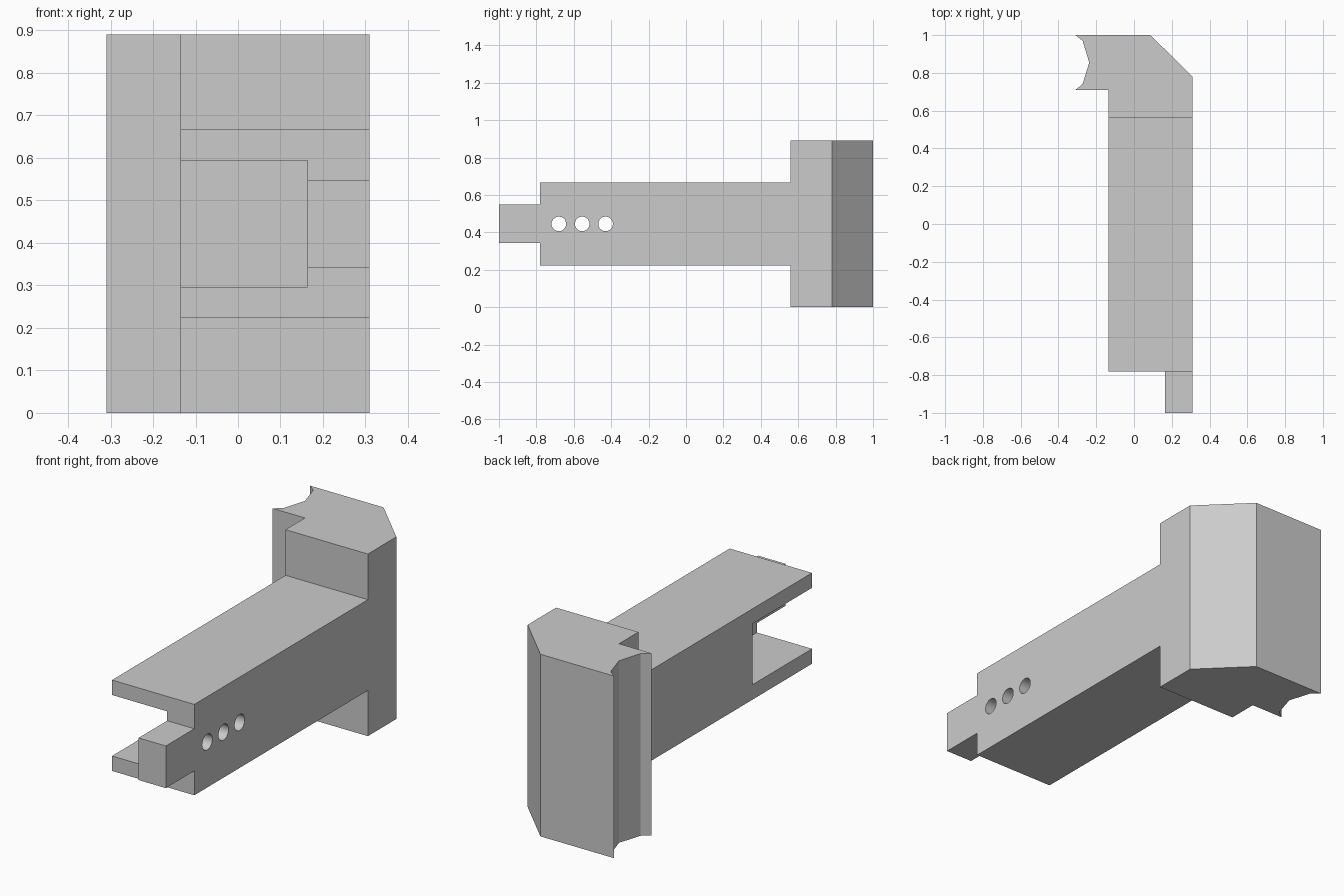
import bpy, bmesh
from mathutils import Matrix

cube = bpy.data.objects.get("Cube")
if cube:
    bpy.data.objects.remove(cube, do_unlink=True)

GREY = (0.6, 0.6, 0.6, 1.0)
mat = bpy.data.materials.new("plain grey")
mat.use_nodes = True
mat.diffuse_color = GREY
mat.node_tree.nodes["Principled BSDF"].inputs["Base Color"].default_value = GREY


def finish(name, bm):
    """Turn a bmesh into a linked, coloured object."""
    bmesh.ops.recalc_face_normals(bm, faces=bm.faces)
    mesh = bpy.data.meshes.new(name)
    bm.to_mesh(mesh)
    bm.free()
    mesh.materials.append(mat)
    obj = bpy.data.objects.new(name, mesh)
    bpy.context.collection.objects.link(obj)
    return obj


def prism(name, outline, z0, z1):
    """Extrude a plan outline upward."""
    bm = bmesh.new()
    face = bm.faces.new([bm.verts.new((x, y, z0)) for x, y in outline])
    top = bmesh.ops.extrude_face_region(bm, geom=[face])["geom"]
    bmesh.ops.translate(bm, vec=(0, 0, z1 - z0),
                        verts=[v for v in top if isinstance(v, bmesh.types.BMVert)])
    return finish(name, bm)


def box(name, x, y, z):
    return prism(name, [(x[0], y[0]), (x[1], y[0]), (x[1], y[1]), (x[0], y[1])], *z)


def combine(target, other, operation):
    """Apply a boolean and discard the second object."""
    mod = target.modifiers.new(operation.lower(), 'BOOLEAN')
    mod.operation, mod.object, mod.solver = operation, other, 'EXACT'
    bpy.context.view_layer.objects.active = target
    bpy.ops.object.modifier_apply(modifier=mod.name)
    bpy.data.objects.remove(other, do_unlink=True)


INNER, OUTER, WALL = -0.135, 0.31, 0.163
MID = 0.445

# Upright head with a chamfered back corner and a scalloped edge
body = prism("bracket_body", [
    (-0.31, 1), (0.087, 1), (OUTER, 0.78), (OUTER, 0.56), (INNER, 0.56),
    (INNER, 0.71), (-0.31, 0.71), (-0.272, 0.741), (-0.237, 0.855),
    (-0.272, 0.97)], 0, 0.89)

# Long arm and its front tongue
combine(body, box("arm", (INNER, OUTER), (-0.78, 0.56), (MID - 0.222, MID + 0.222)), 'UNION')
combine(body, box("tongue", (WALL, OUTER), (-1, -0.78), (MID - 0.103, MID + 0.103)), 'UNION')

# Open slot at the front end of the arm
combine(body, box("slot_cutter", (-0.5, WALL), (-1.2, -0.32), (MID - 0.149, MID + 0.149)),
        'DIFFERENCE')

# Row of pin holes through the remaining side wall
for y in (-0.68, -0.555, -0.43):
    bm = bmesh.new()
    bmesh.ops.create_cone(bm, cap_ends=True, segments=32, radius1=0.039,
                          radius2=0.039, depth=0.4)
    bm.transform(Matrix.Translation((0.25, y, MID)) @ Matrix.Rotation(1.570796, 4, 'Y'))
    combine(body, finish("hole_cutter", bm), 'DIFFERENCE')

bpy.ops.object.select_all(action='DESELECT')
body.select_set(True)
bpy.context.view_layer.objects.active = body
bpy.ops.object.shade_smooth_by_angle(angle=0.35)
